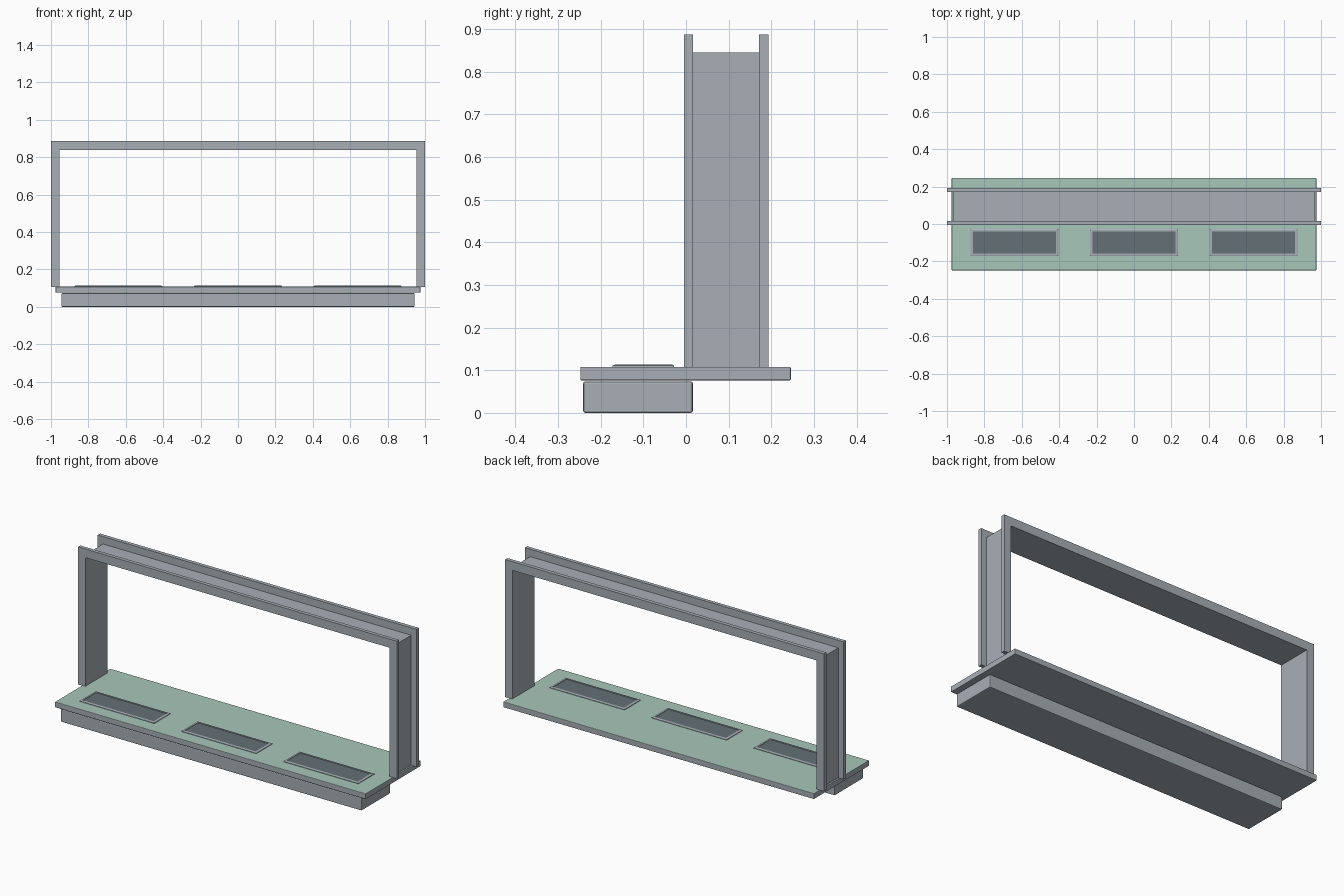
import bpy
import bmesh

cube = bpy.data.objects.get("Cube")
if cube:
    bpy.data.objects.remove(cube, do_unlink=True)


def material(name, rgb):
    m = bpy.data.materials.new(name)
    m.use_nodes = True
    colour = (*rgb, 1)
    m.diffuse_color = colour
    m.node_tree.nodes["Principled BSDF"].inputs["Base Color"].default_value = colour
    return m


GREY = material("metal grey", (0.39, 0.43, 0.47))
GREEN = material("pale green", (0.39, 0.57, 0.49))
DARK = material("dark grille", (0.127, 0.162, 0.181))


def finish(name, bm, mats):
    bmesh.ops.recalc_face_normals(bm, faces=bm.faces)
    mesh = bpy.data.meshes.new(name)
    bm.to_mesh(mesh)
    bm.free()
    for m in mats:
        mesh.materials.append(m)
    ob = bpy.data.objects.new(name, mesh)
    bpy.context.collection.objects.link(ob)
    return ob


def box(name, x, y, z, mats, bevel=0, top_colour=False):
    """Box between (min, max) pairs, with an optional second colour on top."""
    bm = bmesh.new()
    bmesh.ops.create_cube(bm, size=1)
    for v in bm.verts:
        v.co = [r[0] if c < 0 else r[1] for c, r in zip(v.co, (x, y, z))]
    if bevel:
        bmesh.ops.bevel(bm, geom=bm.edges[:], offset=bevel, segments=2,
                        profile=0.5, affect='EDGES')
    bm.normal_update()
    if top_colour:
        for f in bm.faces:
            f.material_index = int(f.normal.z > 0.9)
    return finish(name, bm, mats)


def arch(name, outer_x, outer_z, inner_x, inner_z, base, y):
    """Upside-down U profile extruded along y."""
    bm = bmesh.new()
    right = [(inner_x, base), (outer_x, base), (outer_x, outer_z)]
    left = [(-px, pz) for px, pz in reversed(right)]
    profile = right + left + [(-inner_x, inner_z), (inner_x, inner_z)]
    face = bm.faces.new([bm.verts.new((px, y[0], pz)) for px, pz in profile])
    new = bmesh.ops.extrude_face_region(bm, geom=[face])["geom"]
    bmesh.ops.translate(bm, vec=(0, y[1] - y[0], 0),
                        verts=[g for g in new if isinstance(g, bmesh.types.BMVert)])
    return finish(name, bm, [GREY])


def vent(name, cx):
    """Thin raised rim around a slightly sunken dark grille."""
    bm = bmesh.new()
    loops = []
    for hx, hy, z in ((0.235, 0.072, 0.108), (0.235, 0.072, 0.111),
                      (0.231, 0.068, 0.113), (0.222, 0.059, 0.113),
                      (0.222, 0.059, 0.111)):
        loops.append([bm.verts.new((cx + sx * hx, -0.1 + sy * hy, z))
                      for sx, sy in ((-1, -1), (1, -1), (1, 1), (-1, 1))])
    for a, b in zip(loops, loops[1:]):
        for i in range(4):
            j = (i + 1) % 4
            bm.faces.new((a[i], a[j], b[j], b[i]))
    bm.faces.new(loops[-1]).material_index = 1
    bm.faces.new(loops[0][::-1])
    return finish(name, bm, [GREY, DARK])


# Sill board and the lower housing under its front half
box("sill_board", (-0.975, 0.975), (-0.248, 0.246), (0.076, 0.108),
    [GREY, GREEN], 0.003, True)
box("lower_housing", (-0.944, 0.944), (-0.241, 0.016), (0, 0.074), [GREY], 0.005)

# Window surround: a recessed core between two flanges
arch("frame_core", 0.967, 0.845, 0.955, 0.838, 0.107, (0.016, 0.171))
arch("front_flange", 1, 0.887, 0.955, 0.838, 0.107, (-0.005, 0.016))
arch("back_flange", 1, 0.887, 0.955, 0.838, 0.107, (0.171, 0.193))

# Sill vents
for side, cx in (("right", -0.64), ("middle", 0), ("left", 0.64)):
    vent(side + "_vent", cx)
